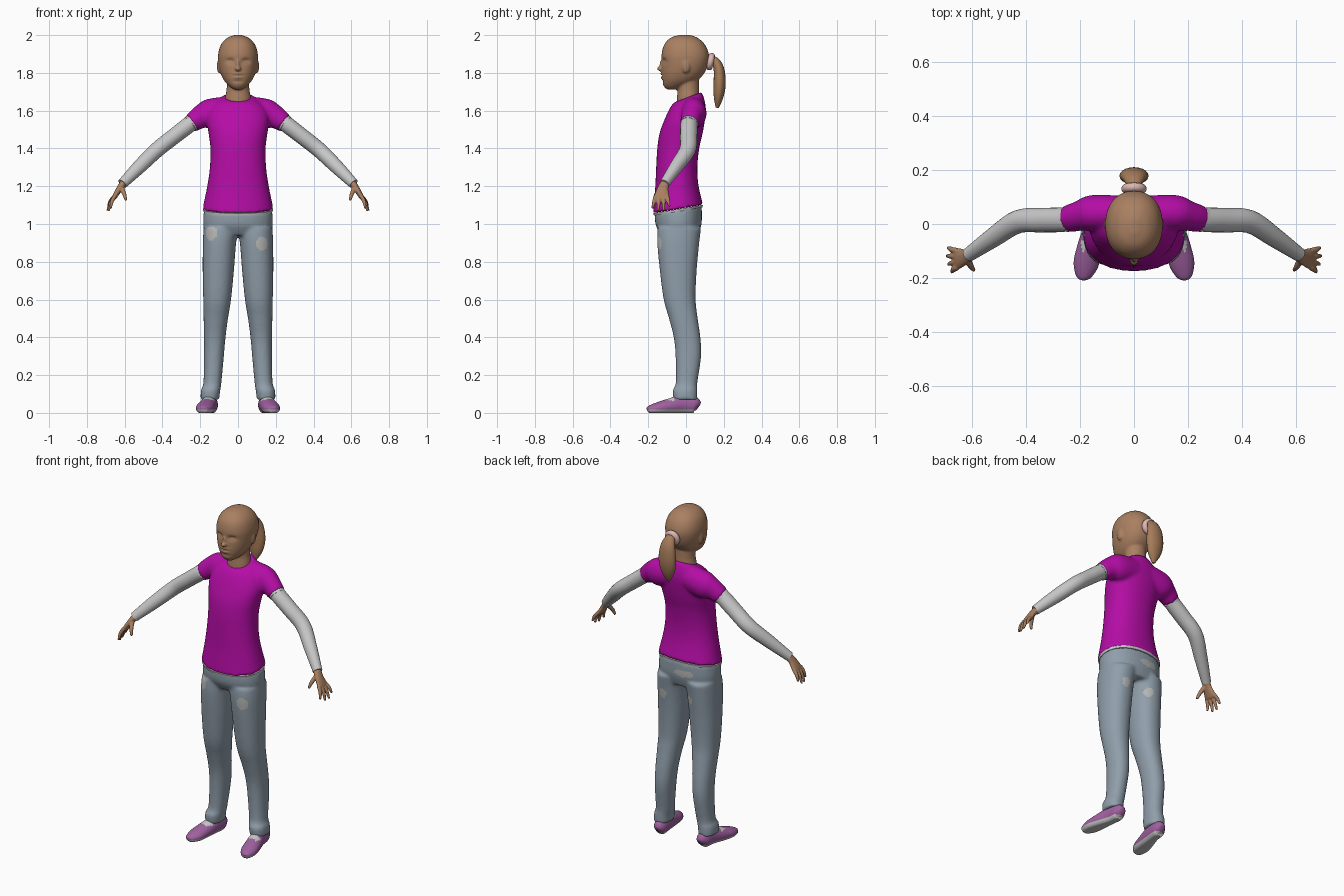
import bpy, bmesh, math
from mathutils import Vector, Matrix

if "Cube" in bpy.data.objects:
    bpy.data.objects.remove(bpy.data.objects["Cube"])

def mat(name, rgb):
    m = bpy.data.materials.new(name)
    m.diffuse_color = (*rgb, 1)
    m.use_nodes = True
    m.node_tree.nodes["Principled BSDF"].inputs["Base Color"].default_value = m.diffuse_color
    return m

SKIN = mat("skin", (0.40, 0.215, 0.12))
HAIR = mat("hair", (0.38, 0.20, 0.10))
SHIRT = mat("magenta_cloth", (0.46, 0.004, 0.38))
GREY = mat("sleeve_grey", (0.57, 0.57, 0.57))
DENIM = mat("trouser_blue_grey", (0.28, 0.345, 0.405))
PATCH = mat("worn_patch", (0.47, 0.47, 0.46))
SHOE = mat("shoe_purple", (0.35, 0.12, 0.35))
PINK = mat("hair_band_pink", (0.72, 0.48, 0.45))

# --- helpers -------------------------------------------------------------
def spline(keys, n):
    """Catmull-Rom through equal-length tuples."""
    k = [keys[0]] + list(keys) + [keys[-1]]
    out = []
    for i in range(1, len(k) - 2):
        for j in range(n):
            t = j / n
            out.append([0.5 * (2*b + (c-a)*t + (2*a-5*b+4*c-d)*t*t + (3*b-a-3*c+d)*t**3)
                        for a, b, c, d in zip(k[i-1], k[i], k[i+1], k[i+2])])
    return out + [list(keys[-1])]

def skin_rings(bm, rings):
    vs = [[bm.verts.new(p) for p in r] for r in rings]
    n = len(vs[0])
    for a, b in zip(vs, vs[1:]):
        for i in range(n):
            bm.faces.new((a[i], a[(i+1) % n], b[(i+1) % n], b[i]))
    bm.faces.new(vs[0][::-1])
    bm.faces.new(vs[-1])

def unit(n, p=2.0):
    for i in range(n):
        a = 2 * math.pi * i / n
        c, s = math.cos(a), math.sin(a)
        yield (math.copysign(abs(c)**(2/p), c), math.copysign(abs(s)**(2/p), s))

def stack(bm, keys, s=1, n=40, p=2.2, steps=5):
    """Level sections: z, x0, x1, y front, y back, tilt."""
    rings = []
    for z, x0, x1, yf, yb, tilt in spline(keys, steps):
        cx, cy, rx, ry = (x0+x1)/2, (yf+yb)/2, (x1-x0)/2, (yb-yf)/2
        rings.append([(s*(cx+rx*c), cy+ry*d, z+tilt*ry*d) for c, d in unit(n, p)])
    skin_rings(bm, rings)

def tube(bm, keys, s=1, hint=(0, 1, 0), n=20, steps=5, floor=False):
    """Swept sections: x, y, z, radius along hint, other radius."""
    pts = spline(keys, steps)
    pos = [Vector(p[:3]) for p in pts]
    rings = []
    for i, p in enumerate(pts):
        t = (pos[min(i+1, len(pos)-1)] - pos[max(i-1, 0)]).normalized()
        w = Vector(hint)
        w = (w - t * w.dot(t)).normalized()
        h = t.cross(w)
        ring = [pos[i] + w*p[3]*c + h*p[4]*d for c, d in unit(n)]
        rings.append([(s*v.x, v.y, max(v.z, 0) if floor else v.z) for v in ring])
    skin_rings(bm, rings)

def blob(bm, loc, size):
    bmesh.ops.create_uvsphere(bm, u_segments=20, v_segments=14, radius=1,
                              matrix=Matrix.Translation(loc) @ Matrix.Diagonal((*size, 1)))

def finish(bm, name, mats, voxel=0, smooth=0, angle=50):
    bmesh.ops.recalc_face_normals(bm, faces=bm.faces)
    me = bpy.data.meshes.new(name)
    bm.to_mesh(me)
    bm.free()
    ob = bpy.data.objects.new(name, me)
    bpy.context.collection.objects.link(ob)
    if voxel:
        r = ob.modifiers.new("fuse", 'REMESH')
        r.mode, r.voxel_size = 'VOXEL', voxel
        f = ob.modifiers.new("soften", 'SMOOTH')
        f.iterations, f.factor = smooth, 0.5
        dg = bpy.context.evaluated_depsgraph_get()
        me = bpy.data.meshes.new_from_object(ob.evaluated_get(dg))
        ob.modifiers.clear()
        ob.data = me
    me.materials.clear()
    for m in mats:
        me.materials.append(m)
    me.shade_smooth()
    me.set_sharp_from_angle(angle=math.radians(angle))
    return ob

# --- head with neck, nose and ears ---------------------------------------
bm = bmesh.new()
stack(bm, [(z, -x, x, f, b, 0) for z, x, f, b in (
    (1.712, .022, -.10, -.05), (1.73, .047, -.118, 0), (1.76, .074, -.126, .06),
    (1.80, .093, -.129, .098), (1.85, .104, -.128, .118), (1.90, .105, -.129, .121),
    (1.95, .09, -.115, .10), (1.985, .057, -.082, .062), (2.001, .015, -.035, .02))])
tube(bm, [(0, .012, 1.62, .072, .064), (0, .012, 1.67, .068, .06),
          (0, .012, 1.72, .06, .057), (0, .01, 1.80, .06, .06)], hint=(1, 0, 0))
blob(bm, (0, -.133, 1.822), (.016, .021, .013))
blob(bm, (0, -.125, 1.842), (.010, .017, .030))
for s in (-1, 1):
    blob(bm, (s*.1, .0, 1.835), (.012, .022, .037))
head = finish(bm, "head", [SKIN], .006, 3, 180)
# eye sockets, eyeballs, lips and mouth line: x, z, width, height, depth
FACE = [(.042, 1.862, .02, .013, .014), (-.042, 1.862, .02, .013, .014),
        (.042, 1.858, .012, .006, -.007), (-.042, 1.858, .012, .006, -.007),
        (0, 1.795, .022, .006, -.007), (0, 1.776, .02, .006, -.007),
        (0, 1.785, .024, .003, .006), (0, 1.755, .03, .006, .004)]
for v in head.data.vertices:
    if v.co.y < -.06:
        v.co.y += sum(d * math.exp(-((v.co.x-x)/w)**2 - ((v.co.z-z)/h)**2)
                      for x, z, w, h, d in FACE)

# --- ponytail and hair band ----------------------------------------------
bm = bmesh.new()
tube(bm, [(0, .11, 1.862, .02, .02), (0, .15, 1.865, .03, .022), (0, .174, 1.82, .046, .028),
          (0, .178, 1.74, .054, .032), (0, .172, 1.67, .04, .025),
          (0, .165, 1.615, .008, .008)], hint=(1, 0, 0))
finish(bm, "ponytail", [HAIR])
bpy.ops.mesh.primitive_torus_add(location=(0, .13, 1.86), rotation=(math.radians(78), 0, 0),
                                 major_segments=32, minor_segments=12,
                                 major_radius=.03, minor_radius=.017)
band = bpy.context.object
band.name = "hair_band"
band.data.materials.append(PINK)
band.data.shade_smooth()

# --- shirt with short sleeves --------------------------------------------
bm = bmesh.new()
stack(bm, [(z, -x, x, f, b, t) for z, x, f, b, t in (
    (1.08, .188, -.175, .09, .17), (1.20, .163, -.163, .066, .05), (1.30, .149, -.158, .06, 0),
    (1.40, .146, -.152, .07, 0), (1.48, .156, -.14, .088, 0), (1.55, .165, -.115, .10, 0),
    (1.61, .15, -.087, .105, 0), (1.65, .115, -.067, .097, .12), (1.672, .078, -.06, .083, .38))])
for s in (-1, 1):
    tube(bm, [(.05, .04, 1.602, .065, .075), (.15, .04, 1.582, .068, .08),
              (.20, .03, 1.565, .056, .062), (.247, .018, 1.533, .05, .05)], s)
finish(bm, "shirt", [SHIRT], .009, 4, 60)

# thin pale trims at the hem and sleeve ends
bm = bmesh.new()
stack(bm, [(1.066, -.183, .183, -.17, .087, .17), (1.079, -.186, .186, -.173, .089, .17)], steps=1)
for s in (-1, 1):
    tube(bm, [(.236, .021, 1.542, .046, .046), (.253, .016, 1.528, .047, .047)], s, steps=1)
finish(bm, "shirt_trim", [GREY])

# --- long sleeves ---------------------------------------------------------
for s, side in ((-1, "right"), (1, "left")):
    bm = bmesh.new()
    tube(bm, [(.20, .025, 1.57, .04, .04), (.26, .016, 1.525, .045, .043),
              (.34, .014, 1.463, .045, .042), (.43, .008, 1.392, .043, .041),
              (.52, -.05, 1.305, .036, .037), (.612, -.114, 1.213, .026, .027)], s, n=28)
    finish(bm, side + "_long_sleeve", [GREY])

    # hand: palm, four fingers, thumb
    bm = bmesh.new()
    tube(bm, [(.60, -.106, 1.225, .023, .021), (.625, -.122, 1.19, .029, .017),
              (.65, -.128, 1.15, .04, .014), (.658, -.13, 1.135, .036, .011)], s)
    tips = [(.688, -.088, 1.092), (.691, -.118, 1.070), (.686, -.149, 1.068), (.674, -.178, 1.082)]
    for k, tip in enumerate(tips):
        base = Vector((.652, -.1 - .02*k, 1.148))
        mid = base.lerp(Vector(tip), .5) + Vector((.005, 0, .003))
        tube(bm, [(*base, .011, .011), (*mid, .010, .010), (*tip, .006, .006)], s, n=12, steps=4)
    tube(bm, [(.615, -.132, 1.19, .014, .013), (.602, -.158, 1.157, .011, .011),
              (.592, -.17, 1.125, .007, .007)], s, n=12, steps=4)
    finish(bm, side + "_hand", [SKIN], .004, 2, 180)

# --- trousers -------------------------------------------------------------
bm = bmesh.new()
stack(bm, [(.94, -.165, .165, -.13, .065, 0), (1.0, -.184, .184, -.16, .083, .05),
           (1.075, -.18, .18, -.165, .083, .16)])
for s in (-1, 1):
    stack(bm, [(*k, 0) for k in (
        (.07, .10, .198, -.066, .06), (.12, .094, .196, -.07, .06), (.16, .088, .183, -.054, .06),
        (.30, .075, .18, -.055, .08), (.40, .066, .18, -.065, .076), (.50, .053, .182, -.09, .062),
        (.60, .037, .184, -.118, .051), (.75, .022, .187, -.138, .056),
        (.90, .010, .186, -.152, .07), (.98, -.005, .182, -.15, .08))], s)
trousers = finish(bm, "trousers", [DENIM, PATCH], .009, 4, 60)
# worn patches: x, z, half width, half height, facing (-1 front, 1 back)
WORN = [(-.14, .95, .03, .036, -1), (.125, .895, .032, .036, -1),
        (-.04, 1.03, .06, .022, 1), (-.06, .87, .025, .025, 1), (.11, .87, .022, .03, 1)]
for f in trousers.data.polygons:
    c = f.center
    if any(f.normal.y * d > .1 and ((c.x-x)/w)**2 + ((c.z-z)/h)**2 < 1 for x, z, w, h, d in WORN):
        f.material_index = 1

# --- shoes ----------------------------------------------------------------
for s, side in ((-1, "right"), (1, "left")):
    bm = bmesh.new()
    tube(bm, [(.143, .065, .03, .018, .02), (.143, .045, .04, .036, .045),
              (.15, -.02, .045, .04, .05), (.165, -.09, .034, .046, .041),
              (.178, -.15, .024, .046, .032), (.188, -.194, .018, .028, .02),
              (.19, -.205, .015, .010, .010)], s, hint=(1, 0, 0), n=32, floor=True)
    bmesh.ops.bisect_plane(bm, geom=bm.verts[:] + bm.edges[:] + bm.faces[:],
                           plane_co=(0, 0, .018), plane_no=(0, 0, 1))
    shoe = finish(bm, side + "_shoe", [SHOE, GREY])
    for f in shoe.data.polygons:
        c = f.center
        instep = -.10 < c.y < -.06 and c.z > .066
        f.material_index = 1 if c.z < .018 or instep else 0
